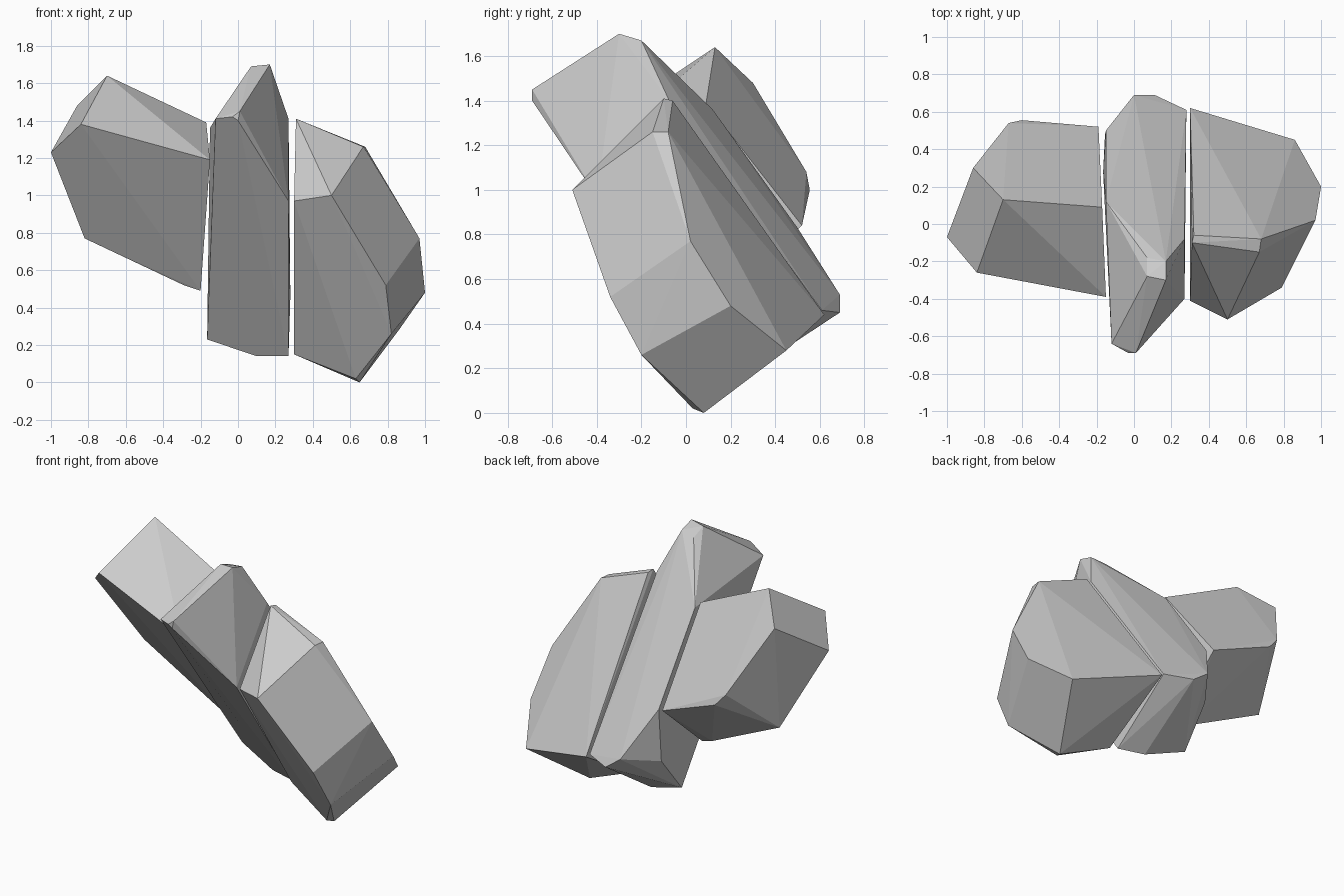
import bpy, bmesh
from math import radians


def rock(name, corners):
    """Flat-faced boulder: convex hull around a few corner points."""
    bm = bmesh.new()
    for c in corners:
        bm.verts.new(c)
    bmesh.ops.convex_hull(bm, input=bm.verts[:])
    loose = [v for v in bm.verts if not v.link_faces]
    bmesh.ops.delete(bm, geom=loose, context='VERTS')
    bmesh.ops.dissolve_limit(bm, angle_limit=radians(2), verts=bm.verts[:], edges=bm.edges[:])
    bmesh.ops.recalc_face_normals(bm, faces=bm.faces[:])
    mesh = bpy.data.meshes.new(name)
    bm.to_mesh(mesh)
    bm.free()
    obj = bpy.data.objects.new(name, mesh)
    bpy.context.collection.objects.link(obj)
    return obj


# Left slab: upper rim, then back and lower rim
rock("left_rock", [
    (-0.70, 0.13, 1.64), (-0.86, 0.30, 1.48), (-0.84, -0.26, 1.38),
    (-1.00, -0.07, 1.23), (-0.17, 0.09, 1.39), (-0.15, -0.39, 1.19),
    (-0.67, 0.54, 1.08), (-0.60, 0.555, 1.00), (-0.19, 0.52, 0.84),
    (-0.82, 0.19, 0.77), (-0.20, 0.12, 0.49), (-0.29, 0.14, 0.52)])

# Tall middle slab: front tip, top ridge, left side, right side, back foot
rock("middle_rock", [
    (0.01, -0.69, 1.45), (0.00, -0.69, 1.40), (-0.03, -0.69, 1.42),
    (-0.12, -0.64, 1.41), (0.07, -0.28, 1.69), (0.17, -0.30, 1.70),
    (0.17, -0.20, 1.67), (0.07, -0.18, 1.65), (-0.15, 0.12, 1.36),
    (-0.15, 0.50, 0.83), (-0.155, 0.48, 0.48), (-0.165, 0.28, 0.23),
    (0.27, -0.08, 1.41), (0.27, -0.40, 0.97), (0.28, 0.61, 0.46),
    (0.27, 0.17, 0.14), (0.10, 0.22, 0.14), (0.00, 0.69, 0.53),
    (0.11, 0.69, 0.45)])

# Right slab: top rim, outer end, lower point, inner side
rock("right_rock", [
    (0.31, -0.10, 1.41), (0.32, -0.06, 1.40), (0.67, -0.15, 1.26),
    (0.68, -0.08, 1.26), (0.50, -0.51, 1.00), (0.30, -0.41, 0.97),
    (0.97, 0.02, 0.77), (1.00, 0.20, 0.48), (0.79, -0.34, 0.52),
    (0.82, -0.20, 0.26), (0.65, 0.08, 0.00), (0.63, 0.03, 0.02),
    (0.86, 0.45, 0.28), (0.30, 0.62, 0.44), (0.30, 0.13, 0.15)])
